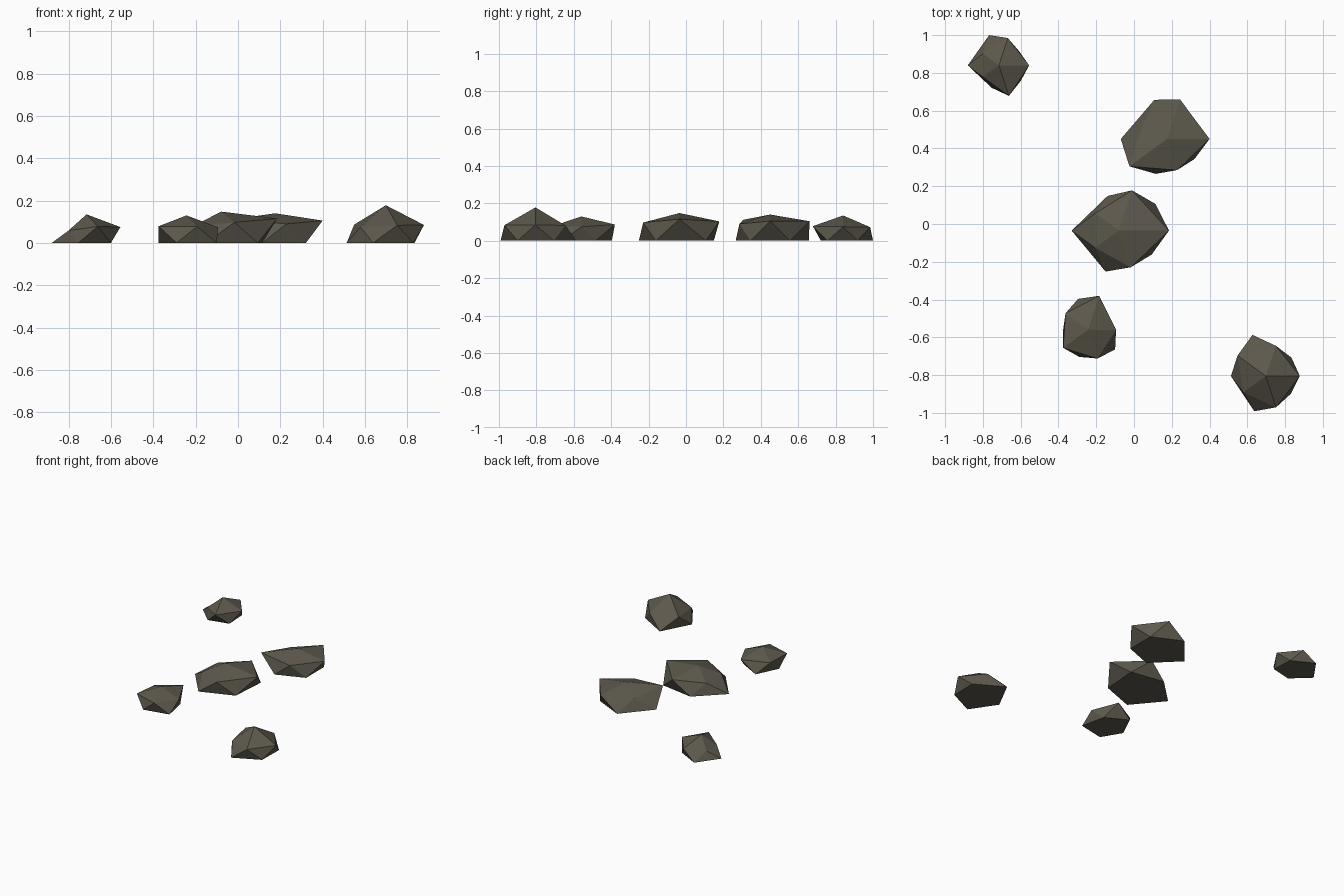
import bpy
import bmesh
from math import atan2, degrees, radians, cos, sin

cube = bpy.data.objects.get("Cube")
if cube:
    bpy.data.objects.remove(cube, do_unlink=True)


def make_material(name, colour):
    material = bpy.data.materials.new(name)
    material.use_nodes = True
    material.diffuse_color = colour
    material.node_tree.nodes["Principled BSDF"].inputs["Base Color"].default_value = colour
    return material


stone = make_material("dark grey brown stone", (0.108, 0.098, 0.073, 1.0))


def make_rock(name, centre, peak, shoulder, radii):
    """Pull an icosahedron into a flat-bottomed boulder.

    radii holds one horizontal reach per 36 degrees, counter-clockwise from +x,
    alternating between the raised shoulder ring and the ground ring.
    """
    bm = bmesh.new()
    bmesh.ops.create_icosphere(bm, subdivisions=1, radius=1.0)
    for vert in bm.verts:
        x, y, z = vert.co
        if abs(z) > 0.9:
            # Peak, or the centre of the flat underside
            vert.co = (0, 0, peak if z > 0 else 0)
            continue
        step = round(degrees(atan2(y, x)) / 36) % 10
        reach = radii[step]
        angle = radians(36 * step)
        height = shoulder + 0.3 * reach if z > 0 else 0
        vert.co = (reach * cos(angle), reach * sin(angle), height)
    bmesh.ops.recalc_face_normals(bm, faces=bm.faces)
    mesh = bpy.data.meshes.new(name)
    bm.to_mesh(mesh)
    bm.free()
    mesh.materials.append(stone)
    rock = bpy.data.objects.new(name, mesh)
    rock.location = (*centre, 0)
    bpy.context.collection.objects.link(rock)
    return rock


# Scattered boulders, from back to front
make_rock("back_right_rock", (-0.715, 0.84), 0.135, 0.027,
          (0.16, 0.13, 0.152, 0.168, 0.105, 0.165, 0.105, 0.125, 0.17, 0.142))
make_rock("back_rock", (0.175, 0.45), 0.14, 0.038,
          (0.225, 0.18, 0.221, 0.218, 0.15, 0.245, 0.246, 0.194, 0.173, 0.18))
make_rock("middle_rock", (-0.08, -0.035), 0.148, 0.036,
          (0.265, 0.24, 0.224, 0.193, 0.155, 0.25, 0.155, 0.228, 0.204, 0.215))
make_rock("front_rock", (-0.243, -0.56), 0.13, 0.03,
          (0.148, 0.13, 0.189, 0.172, 0.148, 0.132, 0.163, 0.151, 0.16, 0.177))
make_rock("front_left_rock", (0.698, -0.805), 0.178, 0.031,
          (0.18, 0.167, 0.169, 0.229, 0.185, 0.185, 0.148, 0.196, 0.174, 0.162))
